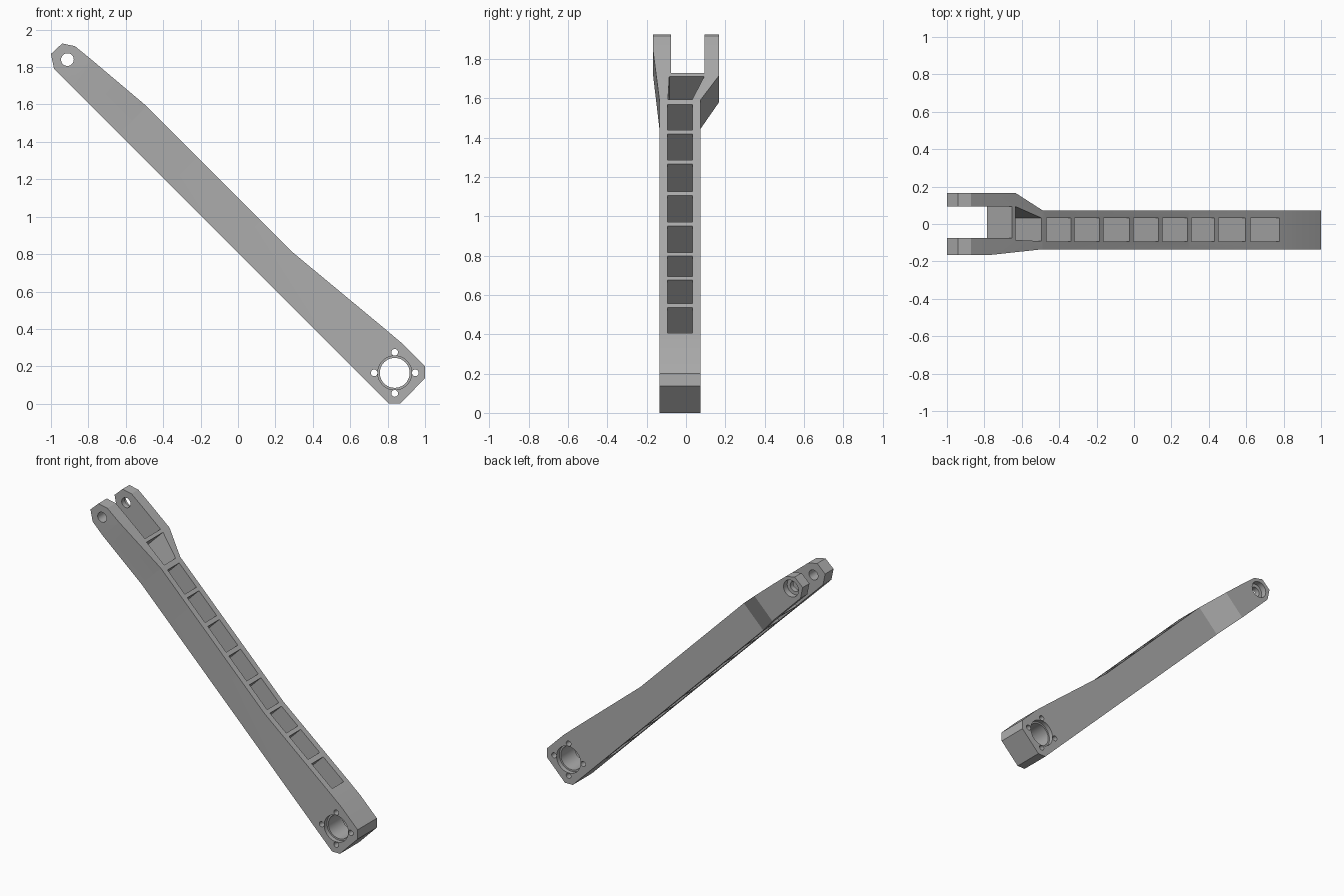
import bpy, bmesh, math
from mathutils import Vector

if "Cube" in bpy.data.objects:
    bpy.data.objects.remove(bpy.data.objects["Cube"])

metal = bpy.data.materials.new("light grey metal")
metal.diffuse_color = (0.42, 0.42, 0.42, 1)
metal.use_nodes = True
metal.node_tree.nodes["Principled BSDF"].inputs["Base Color"].default_value = metal.diffuse_color


def prism(name, points, direction):
    """Solid made by sweeping a closed 3D polygon along a direction."""
    bm = bmesh.new()
    face = bm.faces.new([bm.verts.new(p) for p in points])
    swept = bmesh.ops.extrude_face_region(bm, geom=[face])["geom"]
    bmesh.ops.translate(bm, vec=Vector(direction),
                        verts=[v for v in swept if isinstance(v, bmesh.types.BMVert)])
    bmesh.ops.recalc_face_normals(bm, faces=bm.faces)
    mesh = bpy.data.meshes.new(name)
    bm.to_mesh(mesh)
    bm.free()
    mesh.materials.append(metal)
    obj = bpy.data.objects.new(name, mesh)
    bpy.context.collection.objects.link(obj)
    return obj


def side_prism(name, profile, y0, y1):
    """Front-view profile (x, z) swept through y."""
    return prism(name, [(x, y0, z) for x, z in profile], (0, y1 - y0, 0))


def plan_prism(name, plan, u0=0.4, u1=1.8):
    """Plan along the arm (w = z - x, y) swept square to the arm's slope."""
    pts = [((u0 - w) / 2, y, (u0 + w) / 2) for w, y in plan]
    d = (u1 - u0) / 2
    return prism(name, pts, (d, 0, d))


def bore(x, z, r, y0, y1, sides=40):
    ring = [(x + r * math.cos(2 * math.pi * i / sides),
             z + r * math.sin(2 * math.pi * i / sides)) for i in range(sides)]
    return side_prism("bore_cutter", ring, y0, y1)


def boolean(target, tool, operation="DIFFERENCE"):
    mod = target.modifiers.new("cut", "BOOLEAN")
    mod.operation, mod.solver, mod.object = operation, "EXACT", tool
    bpy.context.view_layer.objects.active = target
    bpy.ops.object.modifier_apply(modifier=mod.name)
    bpy.data.objects.remove(tool, do_unlink=True)


# Arm: side silhouette intersected with the forked plan
silhouette = [(-1, 1.87), (-0.94, 1.926), (-0.872, 1.912), (-0.786, 1.842), (-0.49, 1.592),
              (0.294, 0.808), (0.78, 0.405), (0.877, 0.323), (1, 0.2), (1, 0.136),
              (0.866, 0), (0.807, 0), (-0.984, 1.792)]
arm = side_prism("forked_arm", silhouette, -0.4, 0.4)
plan = [(-1.2, -0.135), (2.08, -0.135), (2.62, -0.167), (3.2, -0.167), (3.2, -0.076),
        (2.38, -0.076), (2.38, 0.093), (3.2, 0.093), (3.2, 0.167), (2.35, 0.167),
        (2.08, 0.073), (-1.2, 0.073)]
boolean(arm, plan_prism("plan_cutter", plan), "INTERSECT")


# Lightening pockets, given by their x limits on the upper edge
def w_on_top(x):
    z = 1.102 - x if x < 0.294 else 0.808 - 0.829 * (x - 0.294)
    return z - x


pockets = [(-0.468, -0.337), (-0.318, -0.184), (-0.163, -0.024), (-0.003, 0.131),
           (0.152, 0.286), (0.307, 0.431), (0.452, 0.596), (0.623, 0.778)]
for x0, x1 in pockets:
    a, b = w_on_top(x0), w_on_top(x1)
    boolean(arm, plan_prism("pocket_cutter", [(a, -0.093), (a, 0.032), (b, 0.032), (b, -0.093)]))
# Flared pocket behind the fork
boolean(arm, plan_prism("pocket_cutter",
                        [(2.345, -0.085), (2.345, 0.093), (2.09, 0.032), (2.09, -0.092)]))

# Large pivot: through bore, shallow bearing seats and four bolt holes
px, pz = 0.838, 0.165
boolean(arm, bore(px, pz, 0.08, -0.4, 0.4))
boolean(arm, bore(px, pz, 0.091, -0.4, -0.105))
boolean(arm, bore(px, pz, 0.091, 0.043, 0.4))
for i in range(4):
    t = i * math.pi / 2
    boolean(arm, bore(px + 0.11 * math.cos(t), pz + 0.11 * math.sin(t), 0.018, -0.4, 0.4, 20))

# Fork pin hole, with a counterbore on the back arm
boolean(arm, bore(-0.912, 1.84, 0.034, -0.4, 0.4, 32))
boolean(arm, bore(-0.912, 1.84, 0.057, 0.127, 0.4, 32))

# Smooth bores, sharp edges
bpy.ops.object.select_all(action="DESELECT")
arm.select_set(True)
bpy.context.view_layer.objects.active = arm
bpy.ops.object.shade_smooth_by_angle(angle=math.radians(12))
